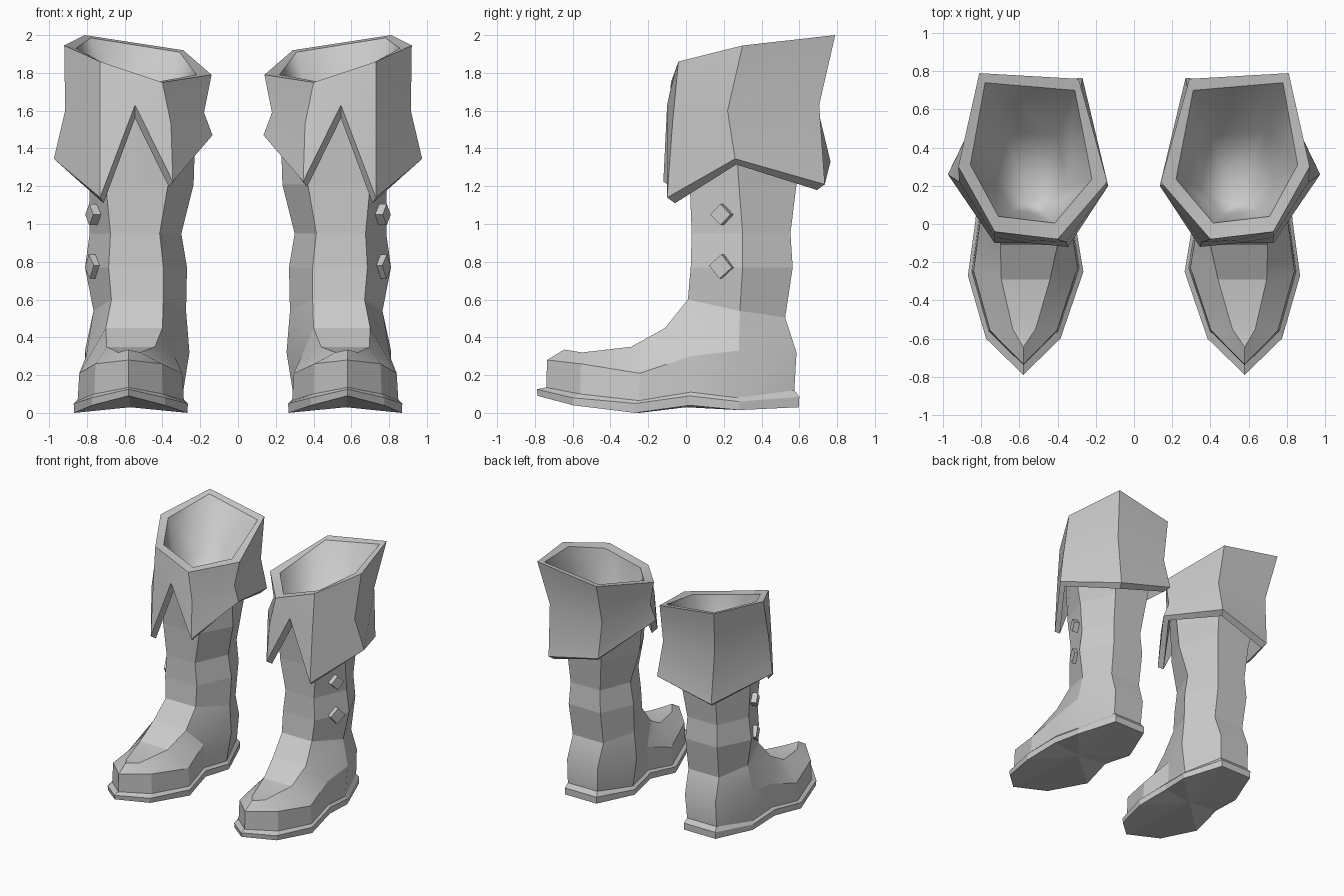
import bpy
import bmesh
from math import radians
from mathutils import Vector, Matrix

cube = bpy.data.objects.get("Cube")
if cube:
    bpy.data.objects.remove(cube)

leather = bpy.data.materials.new("grey_leather")
leather.use_nodes = True
GREY = (0.6, 0.6, 0.6, 1)
leather.diffuse_color = GREY
leather.node_tree.nodes["Principled BSDF"].inputs["Base Color"].default_value = GREY


def finish(bm, name, smooth_angle=None):
    """Turn the bmesh into an object mirrored to the other foot."""
    mesh = bpy.data.meshes.new(name)
    bm.to_mesh(mesh)
    bm.free()
    mesh.materials.append(leather)
    if smooth_angle:
        mesh.shade_smooth()
        mesh.set_sharp_from_angle(angle=radians(smooth_angle))
    obj = bpy.data.objects.new(name, mesh)
    bpy.context.collection.objects.link(obj)
    mirror = obj.modifiers.new("other_boot", 'MIRROR')
    mirror.use_mirror_merge = False


def loft(bm, rings):
    """Skin a stack of equal rings and return the vertices of each."""
    rows = [[bm.verts.new(p) for p in ring] for ring in rings]
    for a, b in zip(rows, rows[1:]):
        for i in range(len(a)):
            j = (i + 1) % len(a)
            bm.faces.new((a[i], a[j], b[j], b[i]))
    return rows


def fan(bm, row, centre, flip=False):
    """Close a ring with triangles to a centre point."""
    c = bm.verts.new(centre)
    for a, b in zip(row, row[1:] + row[:1]):
        bm.faces.new((b, a, c) if flip else (a, b, c))


def shrink(ring, centre, fx, fy, dz=0.0):
    cx, cy = centre
    return [(cx + (x - cx) * fx, cy + (y - cy) * fy, z + dz) for x, y, z in ring]


# Footprint: toe tip, then toe, ball, waist, heel and back on both sides
TIP = (0.58, -0.79)
OUTER = [(0.775, -0.60), (0.87, -0.27), (0.83, 0.02), (0.81, 0.28), (0.69, 0.60)]
INNER = [(0.385, -0.60), (0.265, -0.25), (0.31, 0.02), (0.275, 0.28), (0.40, 0.60)]
FOOT_CENTRE = (0.57, 0.12)


def foot_ring(heights, fx=1.0, fy=1.0):
    zs = heights + heights[:0:-1]
    outline = [TIP] + OUTER + INNER[::-1]
    return shrink([(x, y, z) for (x, y), z in zip(outline, zs)], FOOT_CENTRE, fx, fy)


# Sole
welt = foot_ring([0.135, 0.10, 0.065, 0.11, 0.08, 0.12], 0.93, 0.945)
bm = bmesh.new()
rows = loft(bm, [foot_ring([0.09, 0.04, 0.0, 0.04, 0.015, 0.03], 0.99, 0.995),
                 foot_ring([0.125, 0.08, 0.05, 0.09, 0.06, 0.085]),
                 welt])
fan(bm, rows[0], (0.57, 0.0, 0.03), flip=True)
finish(bm, "sole")

# Ankle hexagon, starting front inner and running to the outer side
ANKLE = [(0.395, 0.01, 0.60), (0.67, 0.01, 0.60), (0.765, 0.285, 0.54),
         (0.67, 0.525, 0.505), (0.39, 0.525, 0.505), (0.275, 0.285, 0.54)]

# Foot upper: side walls, then the instep strip up to the ankle
ridge = foot_ring([0.28, 0.26, 0.21, 0.30, 0.33, 0.32], 0.9, 0.94)
ridge[4:8] = [(0.81, 0.28, 0.33), (0.68, 0.585, 0.32),
              (0.40, 0.585, 0.32), (0.257, 0.28, 0.32)]
instep = [(0.58, -0.645, 0.335),
          (0.635, -0.55, 0.32), (0.695, -0.29, 0.35), (0.70, -0.11, 0.45),
          *ANKLE[2:],
          (0.40, -0.11, 0.45), (0.44, -0.29, 0.35), (0.515, -0.55, 0.32)]
bm = bmesh.new()
rows = loft(bm, [welt, ridge, instep])
top = rows[-1]
front_in, front_out = (bm.verts.new(p) for p in ANKLE[:2])
bm.faces.new((top[0], top[1], top[10]))
bm.faces.new((top[10], top[1], top[2], top[9]))
bm.faces.new((top[9], top[2], top[3], top[8]))
bm.faces.new((top[8], top[3], front_out, front_in))
bm.faces.new((top[3], top[4], front_out))
bm.faces.new((top[7], top[8], front_in))
finish(bm, "foot_upper", 22)


# Shaft and cuff rings have an extra point in the middle of the front
def with_middle(ring, middle=None):
    m = middle or tuple((Vector(ring[0]) + Vector(ring[1])) / 2)
    return [ring[0], m] + ring[1:]


def level(z, points):
    return with_middle([(x, y, z) for x, y in points])


collar = level(1.67, [(0.39, -0.03), (0.70, -0.01), (0.85, 0.25),
                      (0.74, 0.67), (0.33, 0.67), (0.22, 0.23)])
bm = bmesh.new()
loft(bm, [with_middle(ANKLE),
          level(0.77, [(0.395, 0.025), (0.685, 0.025), (0.81, 0.30),
                       (0.68, 0.565), (0.39, 0.565), (0.27, 0.30)]),
          level(0.95, [(0.415, 0.03), (0.675, 0.03), (0.785, 0.30),
                       (0.67, 0.553), (0.40, 0.553), (0.30, 0.30)]),
          level(1.21, [(0.37, 0.02), (0.70, 0.02), (0.785, 0.28),
                       (0.68, 0.585), (0.37, 0.585), (0.235, 0.27)]),
          collar])
finish(bm, "shaft")

# Folded cuff with a front notch, turned over at the rim
hem = with_middle([(0.345, -0.12, 1.225), (0.73, -0.10, 1.14), (0.975, 0.26, 1.345),
                   (0.745, 0.735, 1.21), (0.27, 0.765, 1.33), (0.135, 0.20, 1.47)],
                  (0.545, -0.10, 1.63))
under_hem = shrink(hem, (0.55, 0.32), 0.9, 0.9, dz=-0.03)
under_hem[1] = (0.545, -0.055, 1.56)
fold = with_middle([(0.355, -0.095, 1.53), (0.73, -0.07, 1.55), (0.915, 0.22, 1.60),
                    (0.755, 0.705, 1.63), (0.28, 0.70, 1.60), (0.18, 0.21, 1.59)],
                   (0.545, -0.085, 1.70))
rim = with_middle([(0.40, -0.08, 1.75), (0.73, -0.04, 1.86), (0.92, 0.30, 1.945),
                   (0.81, 0.79, 2.0), (0.29, 0.76, 1.92), (0.14, 0.22, 1.79)])
inner_rim = with_middle([(0.415, 0.005, 1.755), (0.71, 0.04, 1.85), (0.857, 0.31, 1.93),
                         (0.78, 0.74, 1.985), (0.31, 0.70, 1.91), (0.22, 0.235, 1.79)])
bm = bmesh.new()
loft(bm, [collar, under_hem, hem, fold, rim, inner_rim])
finish(bm, "cuff", 26)

# Smooth lining, sloping down towards the front of the leg
bm = bmesh.new()
rows = loft(bm, [inner_rim, shrink(inner_rim, (0.54, 0.12), 0.6, 0.6, dz=-0.36)])
fan(bm, rows[-1], (0.54, 0.12, 1.28))
finish(bm, "lining", 120)

# Diamond studs on the outer front face of the shaft
for name, z, tilt, size in (("upper_stud", 1.05, 45, 0.08), ("lower_stud", 0.775, 40, 0.092)):
    bm = bmesh.new()
    bmesh.ops.create_cube(bm, size=1, matrix=Matrix.Translation((0.755, 0.195, z))
                          @ Matrix.Rotation(radians(-22), 4, 'Z')
                          @ Matrix.Rotation(radians(tilt), 4, 'X')
                          @ Matrix.Diagonal((0.07, size, size, 1)))
    finish(bm, name)
